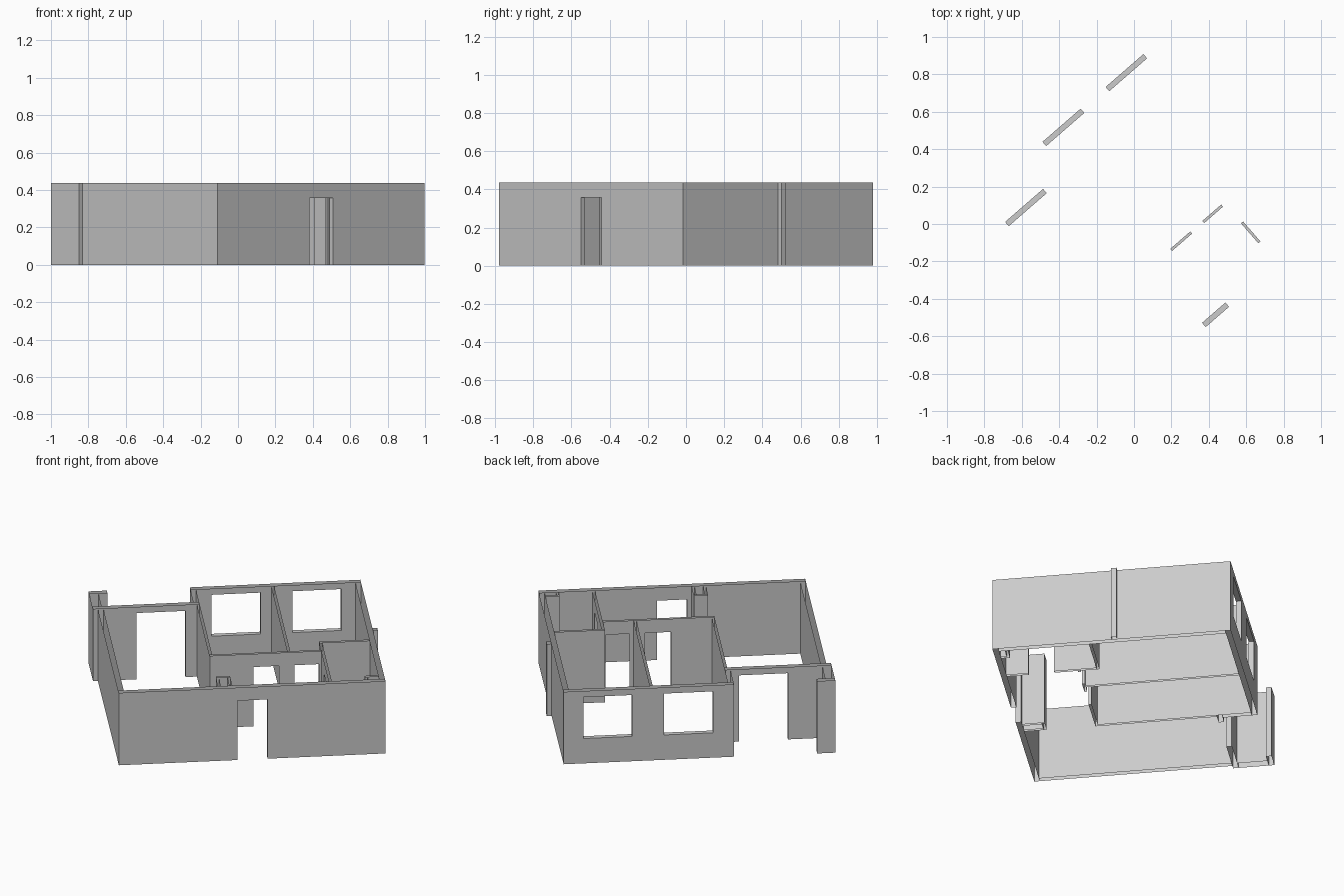
import bpy, bmesh, math
from mathutils import Matrix, Vector

H = 0.437                       # wall height
T = 0.03                        # outer wall thickness
t = 0.015                       # partition thickness
W, D = 1.468, 1.32              # plan size along and across the entrance side
DOOR, HEAD, SILL = 0.358, 0.40, 0.15

old = bpy.data.objects.get("Cube")
if old:
    bpy.data.objects.remove(old, do_unlink=True)

grey = bpy.data.materials.new("plaster_grey")
grey.use_nodes = True
colour = (0.6, 0.6, 0.6, 1)
grey.diffuse_color = colour
grey.node_tree.nodes["Principled BSDF"].inputs["Base Color"].default_value = colour

# The plan is drawn square, then turned into place about its front corner
PLACE = Matrix.Translation((-0.11, -0.98, 0)) @ Matrix.Rotation(math.radians(41), 4, "Z")


def wall(name, axis, start, end, side, thick, openings=(), caps=(False, False)):
    """Open-topped hollow wall along axis 'u' or 'v'; openings are (a, b, bottom, top)."""
    bm = bmesh.new()
    near, far = side, side + thick

    def point(a, c, z):
        return Vector((a, c, z)) if axis == "u" else Vector((c, a, z))

    def quad(corners, normal):
        pts = [point(*c) for c in corners]
        n = (pts[1] - pts[0]).cross(pts[2] - pts[0])
        if n.dot(point(*normal)) < 0:
            pts.reverse()
        bm.faces.new([bm.verts.new(p) for p in pts])

    def across(a, z0, z1, direction):
        quad([(a, near, z0), (a, far, z0), (a, far, z1), (a, near, z1)], (direction, 0, 0))

    def level(a, b, z, direction):
        quad([(a, near, z), (b, near, z), (b, far, z), (a, far, z)], (0, 0, direction))

    def sides(a, b, z0, z1):
        for c, d in ((near, -1), (far, 1)):
            quad([(a, c, z0), (b, c, z0), (b, c, z1), (a, c, z1)], (0, d, 0))

    here = start
    for a, b, low, top in openings:
        sides(here, a, 0, H)
        sides(a, b, top, H)
        across(a, low, top, 1)
        across(b, low, top, -1)
        level(a, b, top, -1)
        if low > 0:
            sides(a, b, 0, low)
            level(a, b, low, 1)
        here = b
    sides(here, end, 0, H)
    if caps[0]:
        across(start, 0, H, -1)
    if caps[1]:
        across(end, 0, H, 1)

    bmesh.ops.remove_doubles(bm, verts=bm.verts, dist=0.0001)
    mesh = bpy.data.meshes.new(name)
    bm.to_mesh(mesh)
    bm.free()
    mesh.materials.append(grey)
    obj = bpy.data.objects.new(name, mesh)
    obj.matrix_world = PLACE
    bpy.context.scene.collection.objects.link(obj)


BOTH = (True, True)

# Outer walls
wall("entrance_wall", "u", 0, W, 0, T, [(0.654, 0.819, 0, DOOR)], BOTH)
wall("left_side_wall", "v", T, 1.098, 0, T)
wall("right_side_wall", "v", T, D - T, W - T, T)
wall("window_wall", "u", 0.53, W, D - T, T,
     [(0.645, 0.915, SILL, HEAD), (1.092, 1.36, SILL, HEAD)], BOTH)
wall("terrace_wall", "u", -0.027, 0.56, 1.098, T, [(0.213, 0.482, 0, HEAD)], BOTH)
wall("terrace_return_wall", "v", 1.128, D - T, 0.53, T)

# Terrace screen and outside rib
wall("terrace_screen", "v", 1.128, 1.296, -0.027, 0.051)
wall("terrace_screen_end", "u", -0.027, 0.073, 1.296, T, (), BOTH)
wall("outside_rib", "u", W, W + 0.027, 0.662, T, (), (False, True))

# Room partitions
wall("living_partition", "v", 0.44, 1.098, 0.545, t)
wall("bedroom_partition", "v", 0.44, D - T, 0.975, t)
wall("hall_partition", "u", 0.545, 1.16, 0.425, t,
     [(0.785, 0.927, 0, DOOR), (1.012, 1.146, 0, DOOR)], (True, False))
wall("bath_side_partition", "v", T, 0.53, 1.16, t, [(0.153, 0.295, 0, DOOR)])
wall("bath_back_partition", "u", 1.16, W - T, 0.53, t, (), (True, False))

# Hollow service shafts against the entrance wall
wall("hall_shaft_left", "v", T, 0.14, 0.55, t)
wall("hall_shaft_right", "v", T, 0.14, 0.613, t)
wall("hall_shaft_back", "u", 0.55, 0.628, 0.14, t, (), BOTH)
wall("bath_shaft_side", "v", T, 0.065, 1.36, t)
wall("bath_shaft_back", "u", 1.36, W - T, 0.065, t, (), (True, False))
